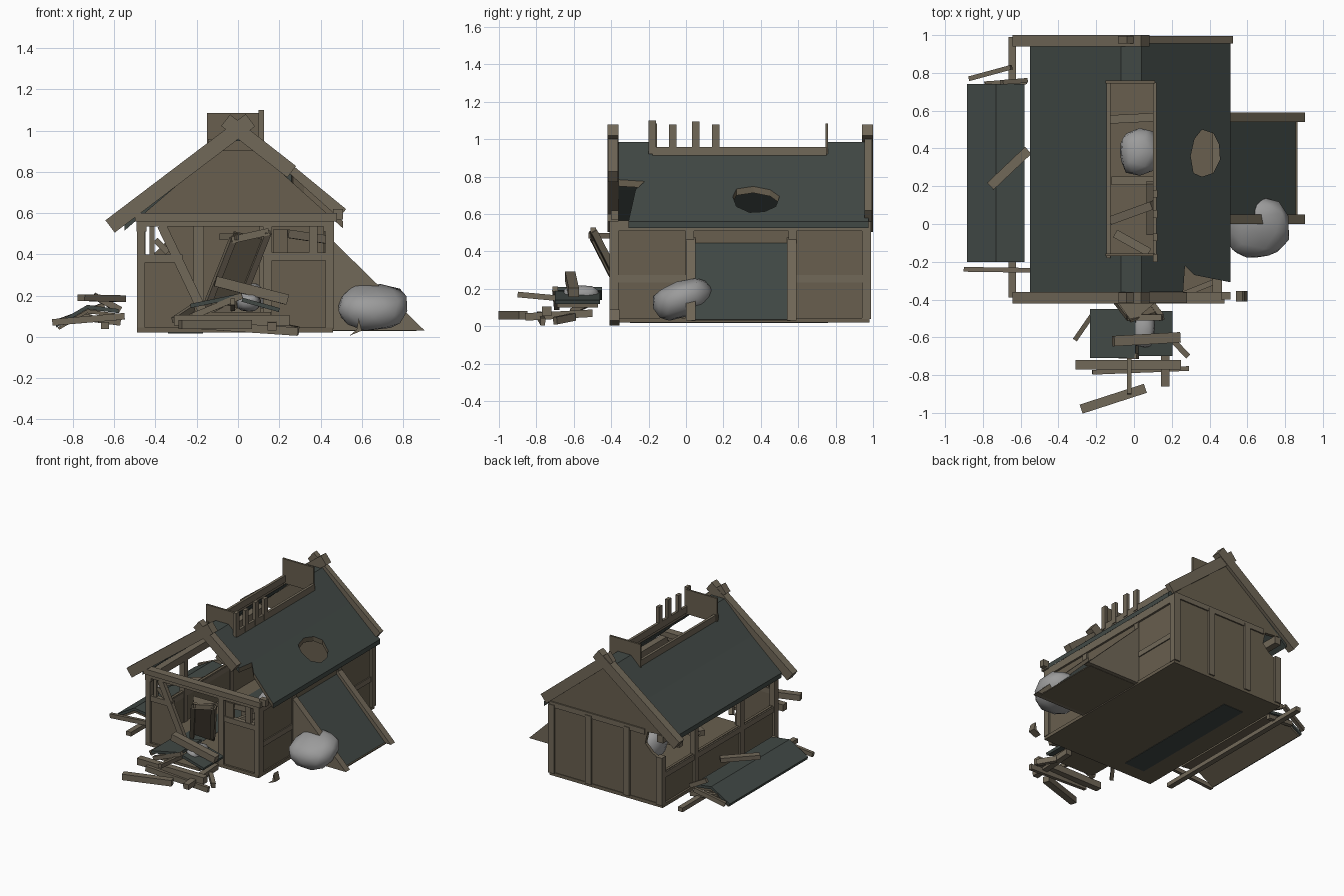
import bpy, bmesh, random
from mathutils import Vector, Matrix

if "Cube" in bpy.data.objects:
    bpy.data.objects.remove(bpy.data.objects["Cube"])

def material(name, c):
    m = bpy.data.materials.new(name)
    m.diffuse_color = (*c, 1)
    m.use_nodes = True
    m.node_tree.nodes["Principled BSDF"].inputs["Base Color"].default_value = m.diffuse_color
    return m

WALL = material("plank_brown", (.138, .114, .077))
BEAM = material("beam_brown", (.165, .138, .098))
SLATE = material("slate", (.053, .066, .060))
STONE = material("stone", (.33, .33, .33))

def finish(name, bm, mat=None):
    bm.normal_update()
    bmesh.ops.recalc_face_normals(bm, faces=bm.faces)
    me = bpy.data.meshes.new(name)
    bm.to_mesh(me)
    bm.free()
    ob = bpy.data.objects.new(name, me)
    bpy.context.collection.objects.link(ob)
    if mat:
        me.materials.append(mat)
    return ob

def beam(name, p, q, w, h, mat=BEAM, up=(0, 0, 1)):
    """Box running from p to q, w wide and h thick towards 'up'."""
    p, q = Vector(p), Vector(q)
    d = (q - p).normalized()
    u = Vector(up)
    if abs(d.dot(u)) > .98:
        u = Vector((0, 1, 0))
    s = u.cross(d).normalized()
    u = d.cross(s)
    bm = bmesh.new()
    bmesh.ops.create_cube(bm, size=1)
    rot = Matrix((d, s, u)).transposed()
    for v in bm.verts:
        v.co = rot @ Vector((v.co.x * (q - p).length, v.co.y * w, v.co.z * h)) + (p + q) / 2
    return finish(name, bm, mat)

def box(name, x0, x1, y0, y1, z0, z1, mat=BEAM):
    return beam(name, (x0, (y0 + y1) / 2, (z0 + z1) / 2), (x1, (y0 + y1) / 2, (z0 + z1) / 2),
                y1 - y0, z1 - z0, mat)

def prism(name, pts, axis, a, b, mat=WALL):
    """Extrude a 2D outline along y (x,z points) or z (x,y points)."""
    put = (lambda p, t: (p[0], t, p[1])) if axis == 'y' else (lambda p, t: (p[0], p[1], t))
    bm = bmesh.new()
    lo = [bm.verts.new(put(p, a)) for p in pts]
    hi = [bm.verts.new(put(p, b)) for p in pts]
    n = len(pts)
    bm.faces.new(lo)
    bm.faces.new(hi)
    for i in range(n):
        bm.faces.new((lo[i], lo[(i + 1) % n], hi[(i + 1) % n], hi[i]))
    return finish(name, bm, mat)

def rock(name, loc, size, seed, tilt=0):
    random.seed(seed)
    bm = bmesh.new()
    bmesh.ops.create_icosphere(bm, subdivisions=2, radius=1)
    for v in bm.verts:
        k = random.uniform(.93, 1.04)
        c = [(abs(t) ** .8) * (1 if t > 0 else -1) * k for t in v.co]
        v.co = Matrix.Rotation(tilt, 3, 'X') @ Vector([c[i] * size[i] for i in range(3)]) + Vector(loc)
    for f in bm.faces:
        f.smooth = True
    return finish(name, bm, STONE)

def cut(ob, cutters):
    for c in cutters:
        m = ob.modifiers.new("cut", 'BOOLEAN')
        m.object, m.operation, m.solver = c, 'DIFFERENCE', 'EXACT'
        m.material_mode = 'TRANSFER'
    dg = bpy.context.evaluated_depsgraph_get()
    me = bpy.data.meshes.new_from_object(ob.evaluated_get(dg))
    ob.modifiers.clear()
    ob.data = me

# floor with a slate patch
box("floor", -.49, .46, -.41, .98, .02, .045, WALL)
box("floor_patch", -.34, -.17, -.30, .76, .017, .047, SLATE)

# back wall with torn upper corner, posts and gable rail
prism("back_wall", [(-.47, .04), (.44, .04), (.44, .57), (.49, .57), (.04, .97), (-.07, .97), (-.51, .575),
                    (-.36, .56), (-.34, .47), (-.40, .41), (-.47, .38)], 'y', .95, .975)
for x in (-.19, .13, .44):
    box("back_post", x - .025, x + .025, .94, .99, .04, .56)
box("back_post_corner", -.49, -.44, .94, .99, .04, .40)
box("back_rail", -.34, .46, .945, .985, .54, .58)

# side walls: right closed, left open above
box("right_wall", .43, .45, -.39, .96, .04, .53, WALL)
box("left_wall", -.475, -.455, -.39, .96, .04, .28, WALL)
for sx, x in ((1, .44), (-1, -.468)):
    box("side_plate", x - .025, x + .025, -.41, .98, .51, .565)
    box("side_rail", x - .018, x + .018, -.39, .97, .235, .275)
    for y in (.02, .57):
        box("side_post", x - .02, x + .02, y - .022, y + .022, .04, .52)

# front wall: posts, panels, rails, window bars
for a, b in ((-.49, -.45), (.12, .165), (.425, .465)):
    box("front_post", a, b, -.41, -.36, .04, .57)
box("front_tie_beam", -.50, .48, -.42, -.36, .56, .60)
box("tie_beam_end", .46, .51, -.40, -.36, .57, .62)
box("front_top_rail", -.47, .45, -.41, -.37, .535, .562)
prism("front_panel_left", [(-.46, .04), (-.15, .04), (-.15, .12), (-.27, .36), (-.46, .36)], 'y', -.395, -.375)
box("front_panel_right", .15, .44, -.395, -.375, .04, .37, WALL)
box("front_rail_left", -.46, -.27, -.405, -.37, .36, .40)
box("front_rail_right", .15, .44, -.405, -.37, .37, .41)
beam("front_brace", (-.37, -.395, .54), (-.16, -.395, .10), .03, .045, up=(1, 0, 0))
beam("window_slat", (-.40, -.385, .47), (-.34, -.385, .41), .02, .03)
box("window_post_left", -.43, -.405, -.40, -.375, .40, .54)
box("window_post_right", .345, .385, -.40, -.375, .41, .54)
box("window_board", .17, .24, -.395, -.38, .41, .52, WALL)
beam("broken_stub", (.24, -.38, .50), (.44, -.30, .47), .03, .04)

# roof: slate with ridge slot, round hole and torn front corner
TOP = [(-.55, .55), (-.30, .765), (-.07, .985), (.04, .985), (.27, .775), (.51, .56)]
slate = prism("roof_slate", TOP + [(x, z - .035) for x, z in reversed(TOP)], 'y', -.36, .975, SLATE)
hole = [(.30, .36), (.315, .27), (.36, .25), (.42, .27), (.455, .34), (.45, .42), (.42, .48), (.36, .50), (.32, .45)]
tear = [(.25, -.5), (.27, -.22), (.32, -.27), (.52, -.31), (.6, -.31), (.6, -.5)]
cutters = [prism("cut_hole", hole, 'z', .3, 1.3), prism("cut_tear", tear, 'z', .3, 1.3),
           box("cut_ridge", -.145, .11, -.16, .75, .7, 1.5)]
cut(slate, cutters)
for c in cutters:
    bpy.data.objects.remove(c)

# gable boards crossing at the apex, front right one broken off
for y in (-.39, .97):
    beam("gable_board_left", (.06, y, 1.05), (-.62, y, .535), .06, .075)
beam("gable_board_front_stub", (-.06, -.39, 1.05), (.26, -.39, .80), .055, .07)
beam("gable_board_back_right", (-.06, .975, 1.05), (.50, .975, .59), .04, .075)

# raised ridge vent remains
box("vent_front_panel", -.15, .11, -.17, -.155, .90, 1.085, WALL)
box("vent_back_panel", -.15, .11, .745, .76, .90, 1.085, WALL)
for x in (-.135, .11):
    box("vent_rail", x - .01, x + .01, -.18, .75, .91, .96)
for y, h in ((-.18, 1.10), (-.07, 1.08), (.053, 1.095), (.16, 1.08)):
    box("vent_post", .10, .125, y - .02, y + .02, .92, h)

# solid sloping cellar hatch on the right: slate top, timber cheeks, flat underside
prism("hatch_slate", [(.45, .445), (.855, .035), (.45, .035)], 'y', .045, .55, SLATE)
box("hatch_base", .45, .865, .03, .56, .028, .036, WALL)
for y in (.025, .565):
    prism("hatch_cheek", [(.45, .475), (.905, .03), (.45, .03)], 'y', y - .025, y + .025, BEAM)

# boulders
rock("boulder_outside", (.655, -.02, .145), (.17, .17, .10), 3, .3)
rock("boulder_inside", (.03, .38, .155), (.11, .125, .115), 5)
rock("boulder_front", (.05, -.56, .17), (.06, .10, .05), 8)

# fallen roof slab on the left with loose timbers
prism("fallen_slab_slate", [(-.885, .065), (-.73, .155), (-.58, .135), (-.58, .115), (-.73, .135), (-.88, .045)],
      'y', -.20, .74, SLATE)
prism("fallen_slab_planks", [(-.875, .045), (-.73, .133), (-.585, .113), (-.585, .095), (-.73, .115), (-.865, .035)],
      'y', -.19, .73, WALL)
for p, q, w in (((-.645, -.39, .055), (-.645, .99, .055), .04),
                ((-.76, .20, .19), (-.56, .39, .185), .05),
                ((-.70, .75, .20), (-.57, .76, .13), .025),
                ((-.79, .74, .10), (-.57, .755, .07), .03),
                ((-.87, .77, .07), (-.65, .83, .15), .025),
                ((-.90, -.24, .07), (-.55, -.245, .10), .025)):
    beam("left_loose_timber", p, q, w, .032)

# door leaning out of its frame
d0, d1 = Vector((-.07, -.32, .16)), Vector((.06, -.49, .49))
beam("fallen_door", d0, d1, .015, .17, WALL, up=(1, .3, -.2))
for dx in (-.085, .085):
    o = Vector((dx, -.005, -.02 if dx < 0 else .02))
    beam("door_stile", d0 + o, d1 + o, .035, .03, up=(1, .3, -.2))
beam("door_head", (-.03, -.495, .47), (.15, -.495, .51), .03, .035)
prism("door_splinter", [(-.09, -.41), (.12, -.41), (-.01, -.52)], 'z', .47, .50, BEAM)

# rubble heap before the door
beam("rubble_slate", (-.23, -.58, .15), (.01, -.58, .20), .26, .02, SLATE)
beam("rubble_slate", (.02, -.58, .18), (.20, -.58, .13), .24, .02, SLATE)
beam("rubble_plank", (-.20, -.58, .11), (.16, -.58, .11), .22, .02, WALL)
for p, q, w, h in (((-.31, -.745, .08), (.25, -.745, .08), .05, .05),
                   ((-.22, -.785, .06), (.29, -.765, .025), .025, .04),
                   ((-.28, -.98, .06), (.06, -.87, .06), .05, .045),
                   ((-.11, -.62, .27), (.24, -.60, .18), .055, .05),
                   ((.165, -.50, .07), (.165, -.86, .05), .045, .04),
                   ((-.025, -.58, .14), (-.025, -.90, .17), .022, .03),
                   ((-.31, -.61, .08), (-.22, -.48, .14), .025, .03),
                   ((.19, -.60, .05), (.285, -.70, .03), .03, .04),
                   ((-.22, -.69, .10), (.02, -.70, .20), .03, .03)):
    beam("rubble_timber", p, q, w, h)

# timbers fallen inside
for p, q in (((-.12, .23, .12), (.13, .23, .12)), ((-.12, .02, .10), (.10, .10, .22)),
             ((-.10, -.05, .09), (.08, -.15, .09)), ((.09, -.05, .08), (.09, .22, .20)),
             ((-.2, .55, .08), (.2, .57, .08))):
    beam("inside_timber", p, q, .045, .04)

# splinter on the ground
prism("splinter", [(.54, .005), (.60, .03), (.585, .09), (.575, .035)], 'y', -.41, -.355, BEAM)
